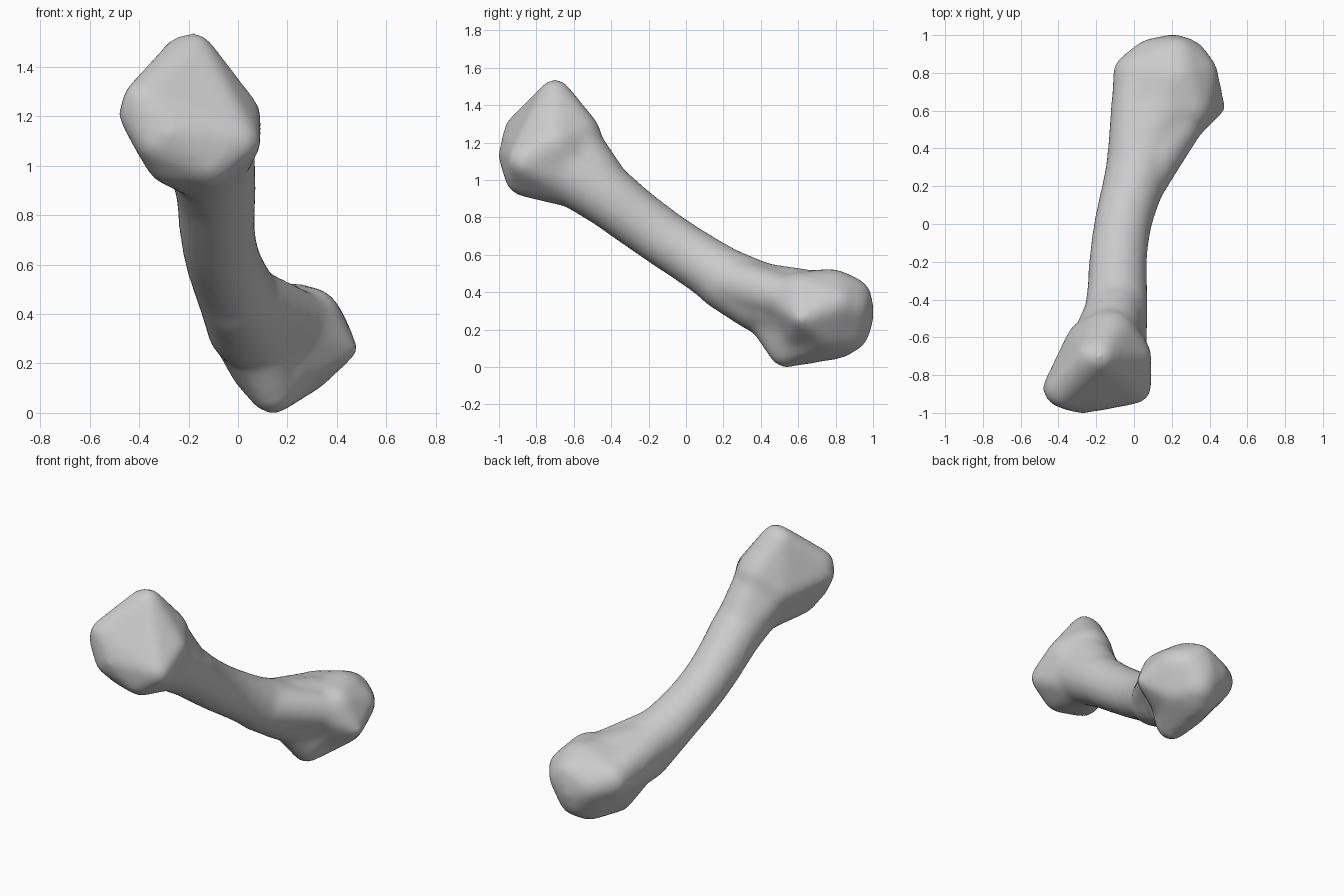
import bpy, bmesh
from mathutils import Vector, Matrix

cube = bpy.data.objects.get("Cube")
if cube:
    bpy.data.objects.remove(cube, do_unlink=True)


def add_hull(bm, balls):
    """Add the convex hull wrapped round balls given as (x, y, z, radius)."""
    part = bmesh.new()
    for x, y, z, r in balls:
        bmesh.ops.create_icosphere(part, subdivisions=3, radius=r,
                                   matrix=Matrix.Translation((x, y, z)))
    result = bmesh.ops.convex_hull(part, input=part.verts[:])
    inner = {e for e in result["geom_interior"] + result["geom_unused"]
             if isinstance(e, bmesh.types.BMVert)}
    bmesh.ops.delete(part, geom=list(inner), context='VERTS')
    # keep only the hull skin
    hull_verts = [Vector(v.co) for v in part.verts]
    part.free()
    skin = [bm.verts.new(co) for co in hull_verts]
    bmesh.ops.convex_hull(bm, input=skin)


# Knobs of the upper end, with its peak and broad leaning face
upper_head = [
    (-.22, -.70, 1.445, .085), (-.18, -.70, 1.455, .085), (-.375, -.88, 1.26, .095),
    (-.395, -.87, 1.21, .09), (-.33, -.90, 1.10, .09), (-.27, -.905, 1.13, .10),
    (-.27, -.82, 1.03, .11), (-.12, -.86, 1.02, .11), (0, -.86, 1.10, .095),
    (-.01, -.70, 1.20, .105), (-.13, -.60, 1.23, .15), (-.24, -.63, 1.15, .125),
    (-.12, -.60, 1.01, .16),
]
# Flare from the shaft into the upper end
upper_neck = [
    (-.12, -.60, 1.21, .14), (-.22, -.63, 1.13, .12), (-.09, -.42, .92, .152),
]
# Round back and low front ridge of the lower end
lower_head = [
    (.14, .535, .09, .095), (.16, .80, .17, .13), (.20, .86, .20, .125),
    (.20, .85, .27, .155), (.27, .86, .32, .125), (.10, .86, .31, .125),
    (.22, .86, .35, .14), (.23, .78, .37, .155), (.34, .80, .34, .105),
    (.28, .74, .19, .105), (.01, .79, .34, .125), (0, .66, .33, .11),
    (.08, .62, .18, .11), (.12, .62, .375, .14), (.29, .62, .38, .13),
]
# Pointed knob on the side of the lower end
side_knob = [
    (.435, .62, .26, .05), (.34, .80, .34, .105), (.29, .62, .38, .13),
    (.28, .56, .35, .115), (.28, .74, .19, .105), (.23, .60, .17, .09),
]
# Flares from the shaft into the lower end
lower_neck_side = [
    (0, .20, .46, .155), (.05, .40, .36, .18), (.01, .79, .34, .12),
    (0, .66, .33, .11),
]
lower_neck_front = [
    (.06, .44, .34, .155), (.14, .535, .09, .095), (.08, .62, .18, .11),
    (0, .66, .33, .105), (.23, .60, .17, .08),
]
lower_neck_right = [
    (.03, .22, .46, .14), (.06, .44, .36, .16), (.28, .58, .36, .12),
]
# Curved shaft between them
shaft = [
    (-.11, -.62, 1.05, .18), (-.09, -.40, .90, .165), (-.087, -.30, .82, .158),
    (-.085, -.20, .747, .155), (-.075, -.10, .675, .153), (-.06, 0, .61, .153),
    (-.035, .10, .545, .156), (-.005, .20, .48, .163), (.05, .40, .375, .183),
    (.15, .60, .33, .20),
]

bm = bmesh.new()
for balls in (upper_head, upper_neck, lower_head, side_knob,
              lower_neck_side, lower_neck_front, lower_neck_right):
    add_hull(bm, balls)
for pair in zip(shaft, shaft[1:]):
    add_hull(bm, pair)
mesh = bpy.data.meshes.new("bone")
bm.to_mesh(mesh)
bm.free()
bone = bpy.data.objects.new("bone", mesh)
bpy.context.collection.objects.link(bone)

# Fuse the pieces and soften the joins
fuse = bone.modifiers.new("fuse", 'REMESH')
fuse.mode = 'VOXEL'
fuse.voxel_size = 0.02
fuse.use_smooth_shade = True
soften = bone.modifiers.new("soften", 'SMOOTH')
soften.factor = 0.5
soften.iterations = 16

# Plain bone colour
mat = bpy.data.materials.new("pale_grey")
mat.use_nodes = True
colour = (0.6, 0.6, 0.6, 1)
mat.diffuse_color = colour
mat.node_tree.nodes["Principled BSDF"].inputs["Base Color"].default_value = colour
mesh.materials.append(mat)

bpy.context.view_layer.objects.active = bone
bone.select_set(True)
for name in ("fuse", "soften"):
    bpy.ops.object.modifier_apply(modifier=name)
bpy.ops.object.shade_smooth()
